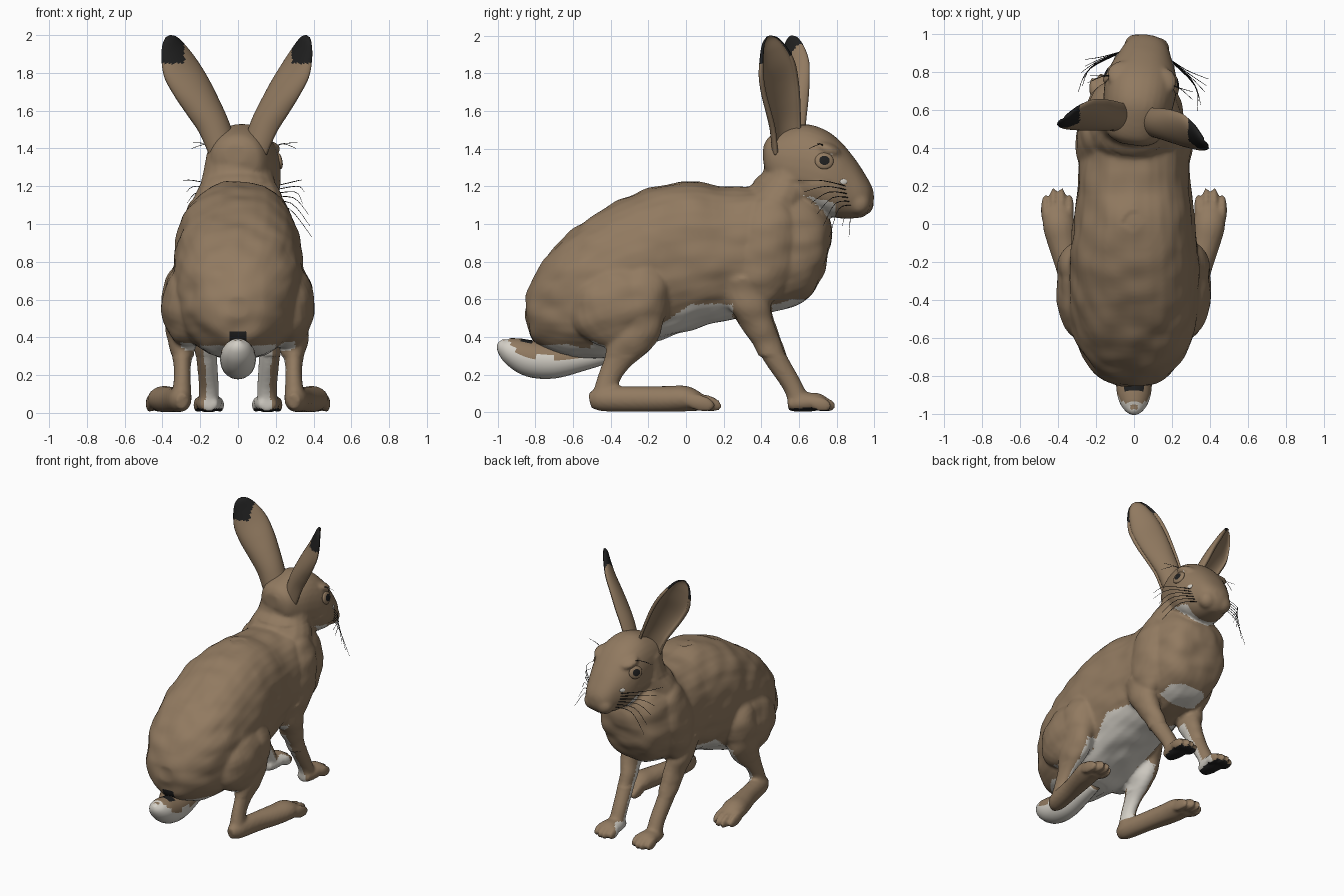
import bpy, bmesh, math, random
from mathutils import Vector, Matrix, noise

if "Cube" in bpy.data.objects:
    bpy.data.objects.remove(bpy.data.objects["Cube"])

random.seed(4)
YAW = Matrix.Translation((0, .5, 0)) @ Matrix.Rotation(math.radians(-9), 4, 'Z') @ Matrix.Translation((0, -.5, 0))


def material(name, col):
    m = bpy.data.materials.new(name)
    m.diffuse_color = (*col, 1)
    m.use_nodes = True
    m.node_tree.nodes["Principled BSDF"].inputs["Base Color"].default_value = m.diffuse_color
    return m


BROWN = material("brown fur", (.285, .195, .118))
WHITE = material("white fur", (.66, .63, .57))
BLACK = material("black", (.014, .014, .014))


def spline(rows, n=5):
    """Catmull-Rom resampling of a list of number tuples."""
    out = []
    for i in range(len(rows) - 1):
        p = [rows[max(0, min(len(rows) - 1, i + k))] for k in (-1, 0, 1, 2)]
        for j in range(n):
            t = j / n
            out.append([.5 * (2*b + (c-a)*t + (2*a-5*b+4*c-d)*t*t + (3*b-a-3*c+d)*t**3)
                        for a, b, c, d in zip(*p)])
    out.append(list(rows[-1]))
    return out


def skin_rings(bm, rings):
    vs = [[bm.verts.new(p) for p in r] for r in rings]
    n = len(rings[0])
    for a, b in zip(vs, vs[1:]):
        for i in range(n):
            bm.faces.new((a[i], a[(i+1) % n], b[(i+1) % n], b[i]))
    bm.faces.new(vs[0][::-1])
    bm.faces.new(vs[-1])
    return vs


def sections(bm, rows, power=.9, mat=Matrix()):
    """Loft of upright sections: y, bottom, top, half width."""
    rings = []
    for y, lo, hi, w in spline(rows):
        ring = []
        for k in range(32):
            a = math.tau * k / 32
            c, s = math.cos(a), math.sin(a)
            ring.append(mat @ Vector((max(w, .005) * math.copysign(abs(c)**power, c), y,
                                      (lo+hi)/2 + (hi-lo)/2 * math.copysign(abs(s)**power, s))))
        rings.append(ring)
    skin_rings(bm, rings)


def tube(bm, rows, side=1):
    """Tube along x, y, z with half width and half depth."""
    rows = spline(rows)
    pts = [Vector((r[0]*side, r[1], r[2])) for r in rows]
    rings = []
    for i, r in enumerate(rows):
        t = (pts[min(i+1, len(pts)-1)] - pts[max(i-1, 0)]).normalized()
        u = (Vector((1, 0, 0)) - t * t.x).normalized()
        v = t.cross(u)
        rings.append([pts[i] + u*r[3]*math.cos(math.tau*k/20) + v*r[4]*math.sin(math.tau*k/20)
                      for k in range(20)])
    skin_rings(bm, rings)


def ball(bm, c, r, tilt=0, mat=Matrix()):
    m = Matrix.Translation(c) @ Matrix.Rotation(tilt, 4, 'X') @ Matrix.Diagonal((*r, 1))
    bmesh.ops.create_uvsphere(bm, u_segments=24, v_segments=16, radius=1, matrix=mat @ m)


def finish(name, bm, mats):
    bmesh.ops.recalc_face_normals(bm, faces=bm.faces)
    me = bpy.data.meshes.new(name)
    bm.to_mesh(me)
    bm.free()
    ob = bpy.data.objects.new(name, me)
    bpy.context.collection.objects.link(ob)
    for m in mats:
        me.materials.append(m)
    me.shade_smooth()
    return ob


# Torso, neck and head
bm = bmesh.new()
sections(bm, [(-.85, .50, .62, .06), (-.82, .40, .70, .15), (-.74, .34, .83, .235), (-.6, .29, .97, .31),
              (-.4, .29, 1.10, .345), (-.2, .36, 1.185, .34), (0, .43, 1.225, .32), (.2, .485, 1.2, .295),
              (.4, .52, 1.2, .285), (.55, .555, 1.21, .265), (.66, .62, 1.17, .235), (.73, .74, 1.09, .18),
              (.77, .88, 1.0, .07)], .85)
tube(bm, [(0, .44, .95, .25, .2), (0, .5, 1.12, .235, .18), (0, .55, 1.23, .195, .15), (0, .57, 1.38, .165, .14)])
sections(bm, [(.415, 1.32, 1.42, .06), (.45, 1.22, 1.47, .13), (.54, 1.12, 1.51, .17), (.64, 1.07, 1.53, .185),
              (.74, 1.045, 1.50, .19), (.82, 1.03, 1.44, .172), (.90, 1.03, 1.345, .135), (.95, 1.04, 1.27, .11),
              (.985, 1.075, 1.21, .075), (1.0, 1.11, 1.17, .03)], .9, YAW)
for s in (-1, 1):
    ball(bm, (.055*s, .935, 1.11), (.065, .06, .065), 0, YAW)       # whisker pads
    ball(bm, (.10*s, .77, 1.40), (.085, .08, .035), -.4, YAW)       # brows
    # Shoulders and front legs
    ball(bm, (.2*s, .42, .85), (.11, .17, .30), -.2)
    tube(bm, [(.2, .30, .72, .09, .15), (.19, .35, .55, .08, .105), (.175, .42, .40, .06, .075),
              (.165, .48, .28, .055, .06), (.155, .56, .15, .053, .052), (.155, .60, .06, .055, .055)], s)
    tube(bm, [(.155, .54, .045, .045, .035), (.155, .61, .05, .065, .05), (.155, .70, .055, .072, .047),
              (.155, .74, .035, .055, .03)], s)
    # Hind thighs, shins and feet
    ball(bm, (.265*s, -.35, .57), (.14, .27, .22), .35)
    ball(bm, (.28*s, -.24, .60), (.12, .15, .2), -.25)
    tube(bm, [(.28, -.24, .55, .11, .13), (.29, -.28, .42, .09, .13), (.295, -.36, .28, .05, .075),
              (.295, -.41, .18, .045, .06), (.30, -.435, .08, .055, .065)], s)
    tube(bm, [(.295, -.51, .06, .03, .04), (.305, -.44, .07, .06, .065), (.34, -.25, .07, .065, .068),
              (.375, -.10, .07, .078, .07), (.395, 0, .072, .085, .068), (.40, .08, .05, .07, .045)], s)
    # Toes
    for k in range(4):
        o = k - 1.5
        b = -.02 * abs(o)
        ball(bm, (s*(.155 + o*.04), .745 + b, .042), (.021, .06, .038), -.25)
        ball(bm, (s*(.402 + o*.043), .125 + b*1.7, .05), (.022, .085, .043), -.25)
body = finish("body", bm, [BROWN, WHITE, BLACK])

# Fuse the body into one skin
bpy.context.view_layer.objects.active = body
body.select_set(True)
m = body.modifiers.new("fuse", 'REMESH')
m.mode, m.voxel_size, m.use_smooth_shade = 'VOXEL', .0125, True
m = body.modifiers.new("soften", 'SMOOTH')
m.factor, m.iterations = .5, 3
for n in ("fuse", "soften"):
    bpy.ops.object.modifier_apply(modifier=n)


def skin_colour(c, n):
    """Belly, inner legs and chin are white, front soles and tail root black."""
    ax = abs(c.x)
    out = n.x * (1 if c.x > 0 else -1)
    if c.z > .9:
        return int(n.z < -.5 and .56 < c.y < .79 and c.z > 1.0)
    if c.y < -.75 and ax < .045 and .37 < c.z < .43:
        return 2
    if c.y > .25 and c.z < .47:
        if c.z < .025 and n.z < -.7:
            return 2
        return int(n.y < -.25 and out < .2 or out < -.45 and n.y < .1)
    if c.y > .25:
        return int(n.z < -.3 and ax < .15 and .46 < c.y < .63 and c.z < .6)
    if c.y < -.5:
        return int(n.z < -.6 and ax < .2 and c.z < .36)
    belly = n.z < -.25 and c.z < min(.575, .56 + .75 * c.y if c.y > -.2 else .42)
    return int(c.z > .12 and ax < .3 and (belly or out < -.3 and c.z < .48 and n.y > -.25))


# Soft fur lumps and skin colours, all in one bmesh pass
bm = bmesh.new()
bm.from_mesh(body.data)
bm.normal_update()
for f in bm.faces:
    f.material_index = skin_colour(f.calc_center_median(), f.normal)
    f.smooth = True
for v in bm.verts:
    x, y, z = v.co
    if .3 < z < 1.22 and y < .78:
        v.co += v.normal * .013 * noise.noise(Vector((x*8, y*7, z*10)))
    v.co.z = max(v.co.z, .005)
bm.to_mesh(body.data)
bm.free()
body.data.update()
bpy.context.view_layer.update()

# Tail, white below with a dark root
bm = bmesh.new()
tube(bm, [(0, -.42, .31, .05, .05), (0, -.55, .29, .07, .07), (0, -.7, .275, .09, .095), (0, -.82, .285, .095, .098),
          (0, -.91, .32, .085, .08), (0, -.965, .355, .055, .05), (0, -.985, .38, .015, .015)])
bmesh.ops.recalc_face_normals(bm, faces=bm.faces)
for f in bm.faces:
    c = f.calc_center_median()
    top = f.normal.z > .15 and f.normal.y > -.15
    f.material_index = 0 if top else 1
    if top and -.88 < c.y < -.82 and abs(c.x) < .045:
        f.material_index = 2
finish("tail", bm, [BROWN, WHITE, BLACK])

# Ears: cupped shells with a dark tip on the back
EAR = [(.10, .56, 1.40, .09, .085), (.15, .56, 1.52, .095, .09), (.205, .555, 1.62, .108, .088),
       (.26, .545, 1.72, .12, .075), (.315, .535, 1.82, .118, .06), (.35, .52, 1.91, .088, .042),
       (.368, .505, 1.97, .052, .026), (.375, .497, 1.995, .015, .008)]
for s in (-1, 1):
    bm = bmesh.new()
    axis = Vector((.28*s, -.06, .57)).normalized()
    n = Vector((.75*s, .66, 0))
    n = (n - axis * n.dot(axis)).normalized()
    w = axis.cross(n)
    rings = []
    for x, y, z, h, d in spline(EAR, 10):
        c = Vector((x*s, y, z))
        arc = [math.pi * (k/18 - .5) for k in range(19)]
        outer = [c + w*h*math.sin(a) - n*d*math.cos(a) for a in arc]
        inn = [c + w*h*.82*math.sin(a) - n*(d*.62*math.cos(a) - .006) for a in reversed(arc)]
        rings.append([YAW @ p for p in outer + inn])
    vs = skin_rings(bm, rings)
    outside = {v for r in vs for v in r[:19]}
    for f in bm.faces:
        c = f.calc_center_median()
        tip = c.z > 1.85 and abs(c.x) > .285
        f.material_index = 1 if tip and any(v in outside for v in f.verts) else 0
    finish("left_ear" if s < 0 else "right_ear", bm, [BROWN, BLACK])


def on_head(s, y, z):
    """Matrix placed on the side of the head with z pointing outwards."""
    o = YAW @ Vector((s, y, z))
    d = YAW.to_3x3() @ Vector((-s, 0, 0))
    ok, p, nrm, _ = body.ray_cast(o, d)
    return Matrix.Translation(p) @ nrm.to_track_quat('Z', 'Y').to_matrix().to_4x4()


for s, side in ((-1, "left"), (1, "right")):
    # Eyes with dark pupils, and pale cheek flecks
    bm = bmesh.new()
    ball(bm, (0, 0, 0), (.05, .045, .016))
    for f in bm.faces:
        c = f.calc_center_median()
        f.material_index = 1 if c.z > 0 and c.xy.length < .024 else 0
    bm.transform(on_head(s, .765, 1.335))
    finish(side + "_eye", bm, [BROWN, BLACK])
    bm = bmesh.new()
    ball(bm, (0, 0, 0), (.02, .014, .004), 0, on_head(s, .865, 1.225))
    finish(side + "_cheek_fleck", bm, [WHITE])
    # Whiskers and brow hairs
    cu = bpy.data.curves.new(side + "_whiskers", 'CURVE')
    cu.dimensions, cu.bevel_depth, cu.bevel_resolution = '3D', .0028, 0
    hairs = [((.09, .91, 1.10 + .018*k), (.22 + .012*k, .85 - .015*k, 1.08 + .03*k),
              (.30 + .05*random.random(), .82 - .035*k, .93 + .06*k)) for k in range(6)]
    hairs += [((.14, .76, 1.40), (.2, .75, 1.425), (.28, .70 + .04*k, 1.40 + .03*k)) for k in (0, 1)]
    for pts in hairs:
        sp = cu.splines.new('POLY')
        path = spline(pts, 4)
        sp.points.add(len(path) - 1)
        for i, q in enumerate(path):
            sp.points[i].co = (*(YAW @ Vector((q[0]*s, q[1], q[2]))), 1)
            sp.points[i].radius = 1 - .7 * i / len(path)
    cu.materials.append(BLACK)
    bpy.context.collection.objects.link(bpy.data.objects.new(side + "_whiskers", cu))
